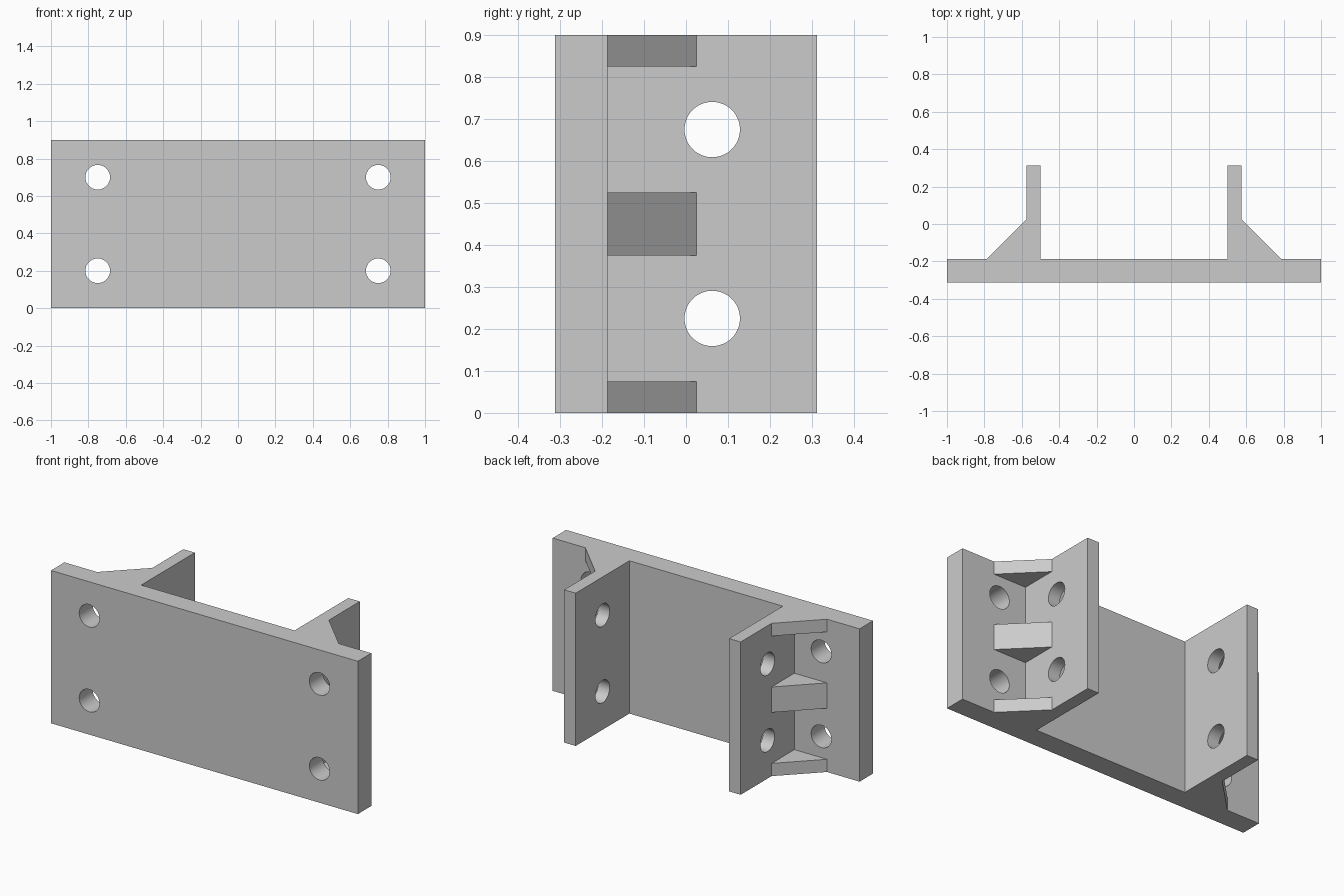
import bpy
import bmesh
from math import radians
from mathutils import Matrix

if "Cube" in bpy.data.objects:
    bpy.data.objects.remove(bpy.data.objects["Cube"], do_unlink=True)

HEIGHT = 0.9
FRONT, FACE, BACK = -0.3125, -0.1875, 0.3125    # plate front, plate back, flange tip
INNER, OUTER = 0.5, 0.575                       # flange faces
GUSSET = 0.2125                                 # gusset leg length
RIB = 0.075                                     # end gusset thickness

steel = bpy.data.materials.new("grey steel")
steel.use_nodes = True
grey = (0.6, 0.6, 0.6, 1)
steel.diffuse_color = grey
steel.node_tree.nodes["Principled BSDF"].inputs["Base Color"].default_value = grey


def make_object(name, bm):
    bmesh.ops.recalc_face_normals(bm, faces=bm.faces)
    mesh = bpy.data.meshes.new(name)
    bm.to_mesh(mesh)
    bm.free()
    mesh.materials.append(steel)
    obj = bpy.data.objects.new(name, mesh)
    bpy.context.collection.objects.link(obj)
    return obj


def add_box(bm, low, high):
    size = [b - a for a, b in zip(low, high)]
    centre = [(a + b) / 2 for a, b in zip(low, high)]
    matrix = Matrix.Translation(centre) @ Matrix.Diagonal((*size, 1))
    bmesh.ops.create_cube(bm, size=1, matrix=matrix)


def add_rod(bm, centre, axis, length):
    matrix = Matrix.Translation(centre) @ Matrix.Rotation(radians(90), 4, axis)
    bmesh.ops.create_cone(bm, cap_ends=True, segments=48, radius1=0.066,
                          radius2=0.066, depth=length, matrix=matrix)


def cut(target, name, bm):
    cutter = make_object(name, bm)
    cutter.hide_render = True
    cutter.hide_set(True)
    mod = target.modifiers.new(name, "BOOLEAN")
    mod.operation = "DIFFERENCE"
    mod.solver = "EXACT"
    mod.object = cutter


# Bracket body: mirrored plan profile, extruded upward
half = [(1, FRONT), (1, FACE), (OUTER + GUSSET, FACE), (OUTER, FACE + GUSSET),
        (OUTER, BACK), (INNER, BACK), (INNER, FACE)]
profile = half + [(-x, y) for x, y in reversed(half)]
bm = bmesh.new()
base = bm.faces.new([bm.verts.new((x, y, 0)) for x, y in profile])
top = bmesh.ops.extrude_face_region(bm, geom=[base])["geom"]
bmesh.ops.translate(bm, vec=(0, 0, HEIGHT),
                    verts=[v for v in top if isinstance(v, bmesh.types.BMVert)])
bracket = make_object("mounting_bracket", bm)

# Pockets that leave three gussets on each side
bm = bmesh.new()
middle = HEIGHT / 2
for side in (-1, 1):
    x1, x2 = sorted((side * OUTER, side * 0.9))
    for low, high in ((RIB, middle - RIB), (middle + RIB, HEIGHT - RIB)):
        add_box(bm, (x1, FACE, low), (x2, 0.1, high))
cut(bracket, "gusset_pocket_cutter", bm)

# Bolt holes through the plate and through both flanges
bm = bmesh.new()
for x in (-0.75, 0.75):
    for z in (0.2, 0.7):
        add_rod(bm, (x, (FRONT + FACE) / 2, z), "X", 0.2)
cut(bracket, "plate_hole_cutter", bm)

bm = bmesh.new()
for side in (-1, 1):
    for z in (0.225, 0.675):
        add_rod(bm, (side * (INNER + OUTER) / 2, 0.0625, z), "Y", 0.15)
cut(bracket, "flange_hole_cutter", bm)

# Apply the cuts, then smooth only the hole walls
bpy.context.view_layer.objects.active = bracket
bracket.select_set(True)
for mod in list(bracket.modifiers):
    bpy.ops.object.modifier_apply(modifier=mod.name)
for obj in list(bpy.data.objects):
    if obj.name.endswith("_cutter"):
        bpy.data.objects.remove(obj, do_unlink=True)
bpy.ops.object.shade_smooth_by_angle(angle=radians(30))
